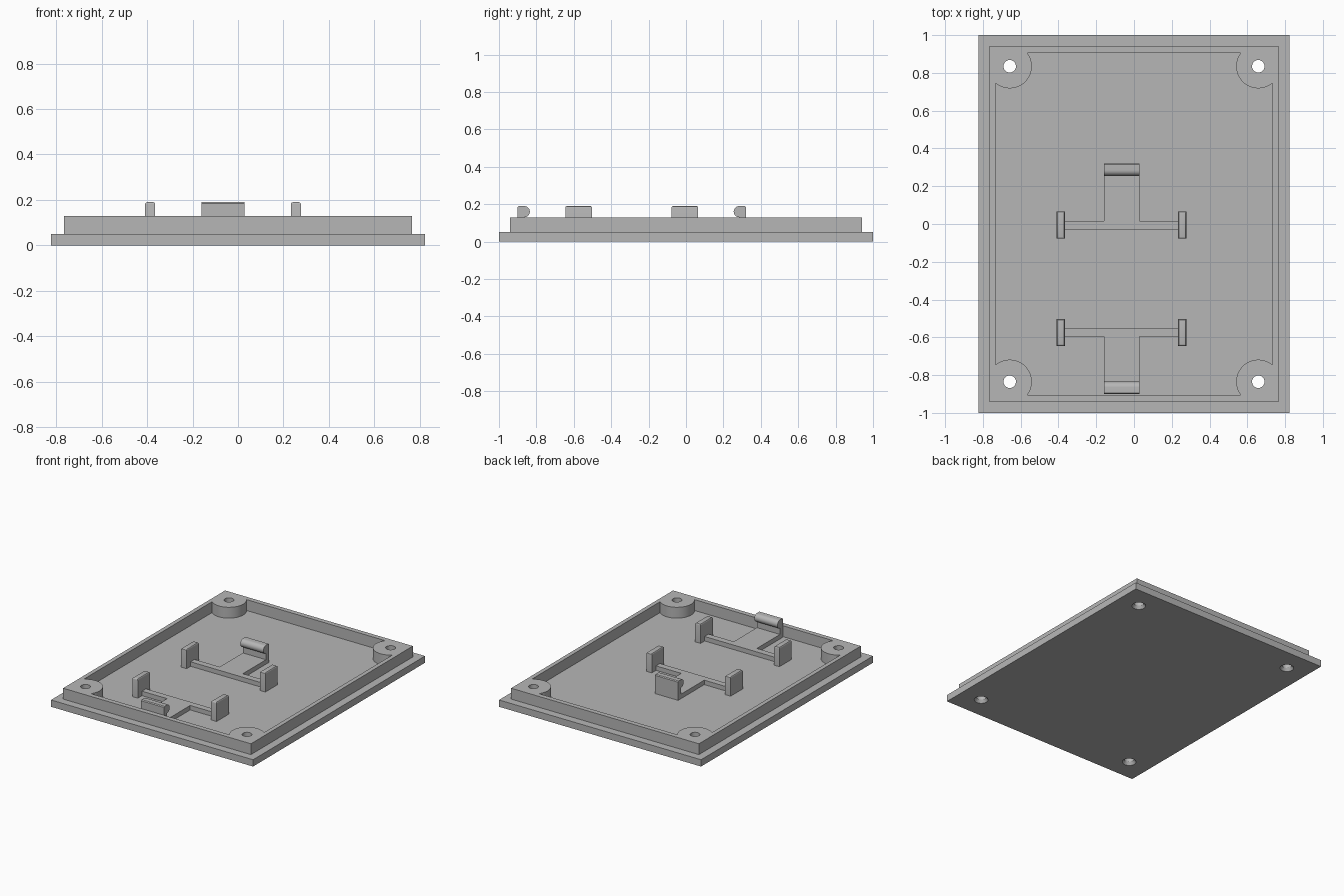
import bpy, bmesh, math
from mathutils import Vector

cube = bpy.data.objects.get("Cube")
if cube:
    bpy.data.objects.remove(cube, do_unlink=True)

grey = bpy.data.materials.new("mid grey")
grey.use_nodes = True
colour = (0.47, 0.47, 0.47, 1)
grey.diffuse_color = colour
grey.node_tree.nodes["Principled BSDF"].inputs["Base Color"].default_value = colour

FLOOR, RIM_TOP, CLIP_TOP = 0.05, 0.13, 0.19


def finish(name, bm):
    bmesh.ops.recalc_face_normals(bm, faces=bm.faces)
    mesh = bpy.data.meshes.new(name)
    bm.to_mesh(mesh)
    bm.free()
    mesh.materials.append(grey)
    ob = bpy.data.objects.new(name, mesh)
    bpy.context.collection.objects.link(ob)
    return ob


def box(name, x, y, z, bevel=0):
    bm = bmesh.new()
    bmesh.ops.create_cube(bm, size=1)
    for v in bm.verts:
        v.co = Vector([(a + b) / 2 + c * (b - a) for c, (a, b) in zip(v.co, (x, sorted(y), z))])
    if bevel:  # soften the top edges only
        top = [e for e in bm.edges if all(v.co.z > z[1] - 1e-4 for v in e.verts)]
        bmesh.ops.bevel(bm, geom=top, offset=bevel, segments=3, profile=0.5, affect='EDGES')
    return finish(name, bm)


def cone(name, x, y, z0, z1, r0, r1):
    bm = bmesh.new()
    bmesh.ops.create_cone(bm, cap_ends=True, segments=48, radius1=r0, radius2=r1, depth=z1 - z0)
    bmesh.ops.translate(bm, verts=bm.verts, vec=(x, y, (z0 + z1) / 2))
    return finish(name, bm)


def combine(ob, tool, operation):
    mod = ob.modifiers.new("cut", 'BOOLEAN')
    mod.operation, mod.object, mod.solver = operation, tool, 'EXACT'
    bpy.context.view_layer.objects.active = ob
    bpy.ops.object.modifier_apply(modifier=mod.name)
    bpy.data.objects.remove(tool, do_unlink=True)


def smooth(ob):
    bpy.ops.object.select_all(action='DESELECT')
    ob.select_set(True)
    bpy.context.view_layer.objects.active = ob
    bpy.ops.object.shade_smooth_by_angle(angle=math.radians(30))


# Stepped tray: slab with a raised rim
tray = box("tray", (-0.823, 0.823), (-1, 1), (0, FLOOR))
combine(tray, box("step", (-0.765, 0.765), (-0.942, 0.942), (0.02, RIM_TOP)), 'UNION')

# Recess that leaves the four round screw bosses standing
corners = [(x, y) for x in (-0.658, 0.658) for y in (-0.835, 0.835)]
recess = box("recess", (-0.734, 0.734), (-0.906, 0.906), (FLOOR, 0.3))
for x, y in corners:
    combine(recess, cone("boss", x, y, 0, 0.4, 0.117, 0.117), 'DIFFERENCE')
combine(tray, recess, 'DIFFERENCE')

# Countersunk screw holes
for x, y in corners:
    combine(tray, cone("hole", x, y, -0.1, 0.3, 0.033, 0.033), 'DIFFERENCE')
    combine(tray, cone("countersink", x, y, -0.01, 0.025, 0.054, 0.03), 'DIFFERENCE')
smooth(tray)


# Snap hook: upright with a rounded lip facing the crossbar
def hook(name, x0, x1, place):
    profile = [(0.61, 0.04), (0.61, 0.184), (0.604, CLIP_TOP)]
    for i in range(17):
        a = math.pi / 2 + math.pi * i / 16
        profile.append((0.575 + 0.03 * math.cos(a), 0.16 + 0.03 * math.sin(a)))
    profile.append((0.575, 0.04))
    bm = bmesh.new()
    face = bm.faces.new([bm.verts.new((x0, place(d), z)) for d, z in profile])
    out = bmesh.ops.extrude_face_region(bm, geom=[face])
    verts = [g for g in out["geom"] if isinstance(g, bmesh.types.BMVert)]
    bmesh.ops.translate(bm, verts=verts, vec=(x1 - x0, 0, 0))
    return finish(name, bm)


# Two T-shaped holders, mirrored front to back
MID_X, MID_Y, LOW = -0.066, -0.29, (0.04, 0.083)
for side, s in (("rear", 1), ("front", -1)):
    def place(d, s=s):
        return MID_Y + s * d

    box(side + "_crossbar", (MID_X - 0.305, MID_X + 0.305), (place(0.26), place(0.306)), LOW)
    box(side + "_stem", (MID_X - 0.094, MID_X + 0.094), (place(0.30), place(0.608)), LOW)
    smooth(hook(side + "_hook", MID_X - 0.094, MID_X + 0.094, place))
    for end, m in (("right", -1), ("left", 1)):
        cx = MID_X + m * 0.321
        smooth(box(f"{side}_{end}_end_stop", (cx - 0.022, cx + 0.022),
                   (place(0.213), place(0.355)), (0.04, CLIP_TOP), bevel=0.009))
